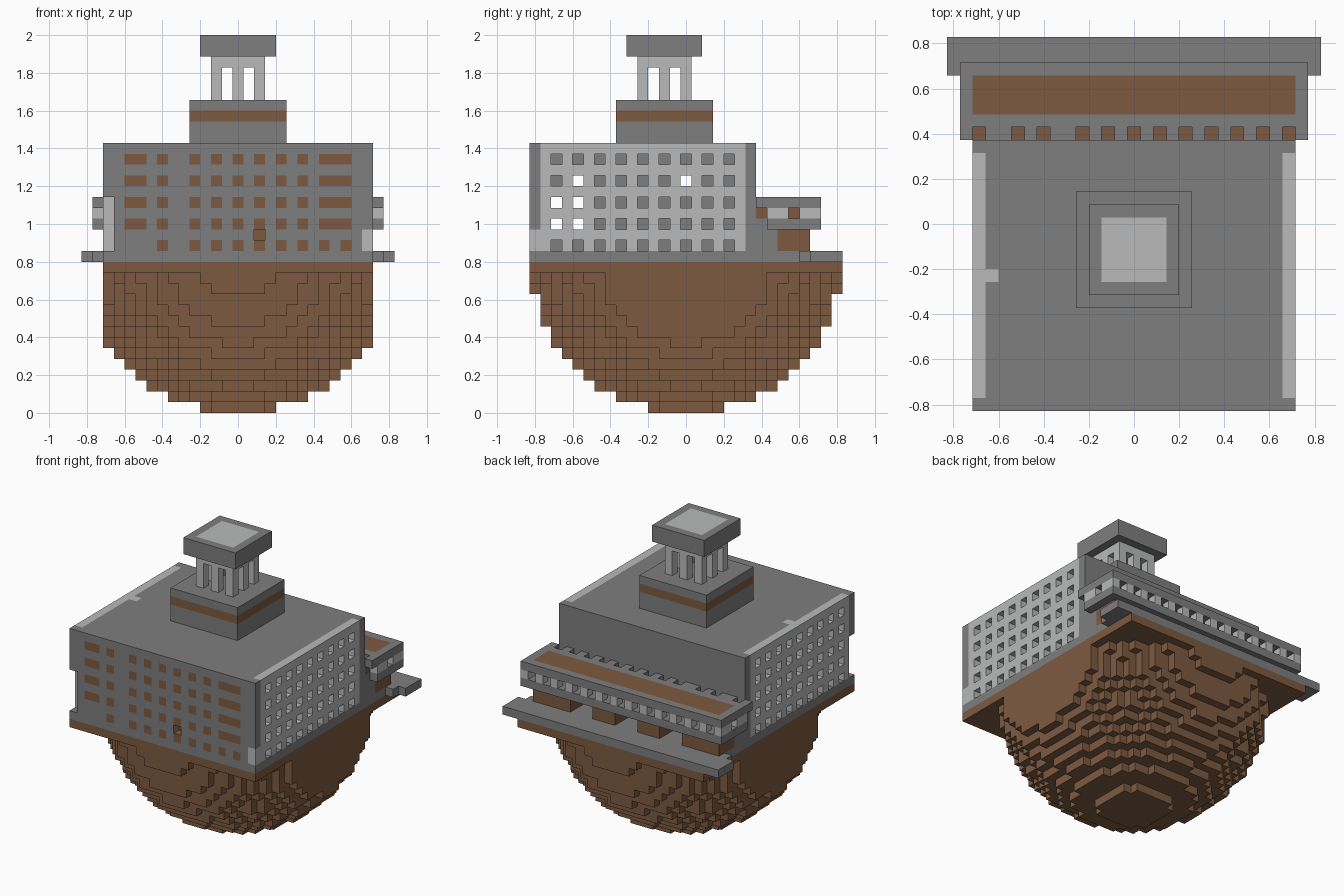
import bpy
import bmesh
from mathutils import Vector

U = 2 / 35                     # edge of one building block
GREY, LIGHT, BROWN = 0, 1, 2

old = bpy.data.objects.get("Cube")
if old:
    bpy.data.objects.remove(old, do_unlink=True)


def material(name, rgb):
    m = bpy.data.materials.new(name)
    m.use_nodes = True
    m.diffuse_color = (*rgb, 1)
    m.node_tree.nodes["Principled BSDF"].inputs["Base Color"].default_value = (*rgb, 1)
    return m


MATS = [material("stone grey", (0.21, 0.21, 0.21)),
        material("pale stone", (0.48, 0.49, 0.485)),
        material("earth brown", (0.205, 0.102, 0.051))]


def box(xs, ys, zs, colour):
    """Blocks filling inclusive ranges along x, y and z."""
    span = lambda r: range(r[0], r[1] + 1)
    return {(i, j, k): colour for i in span(xs) for j in span(ys) for k in span(zs)}


def carve(cells, holes):
    for c in holes:
        cells.pop(c, None)


def build(name, cells):
    """Make one mesh of the exposed block faces."""
    bm = bmesh.new()
    corners = {}

    def vert(p):
        key = tuple(round(2 * c) for c in p)
        if key not in corners:
            corners[key] = bm.verts.new(p * U)
        return corners[key]

    for cell, colour in cells.items():
        centre = Vector(cell) + Vector((0, 0, 0.5))
        for axis in range(3):
            for sign in (-1, 1):
                n = Vector((0, 0, 0))
                n[axis] = sign
                if tuple(int(a + b) for a, b in zip(cell, n)) in cells:
                    continue
                a = Vector((0, 0, 0))
                a[(axis + 1) % 3] = 0.5
                b = n.cross(a)
                mid = centre + n / 2
                f = bm.faces.new([vert(mid + s * a + t * b)
                                  for s, t in ((1, 1), (-1, 1), (-1, -1), (1, -1))])
                f.material_index = colour
                f.normal_update()
                if f.normal.dot(n) < 0:
                    f.normal_flip()
    me = bpy.data.meshes.new(name)
    bm.to_mesh(me)
    bm.free()
    for m in MATS:
        me.materials.append(m)
    ob = bpy.data.objects.new(name, me)
    bpy.context.collection.objects.link(ob)
    return ob


# Stepped half ball of earth, trimmed at the sides, under a flat slab
R = 14.5
earth = {c: BROWN for c in box((-12, 12), (-14, 14), (0, 12), BROWN)
         if c[0] ** 2 + c[1] ** 2 + (c[2] - 14) ** 2 <= R * R}
earth.update(box((-12, 12), (-14, 14), (13, 13), BROWN))
build("earth_base", earth)

# Ground floor slab with the wider rear terrace
floor = box((-12, 12), (-14, 14), (14, 14), GREY)
floor.update(box((-13, 13), (11, 14), (14, 14), GREY))
floor.update(box((-14, 14), (12, 14), (14, 14), GREY))
build("floor_and_terrace", floor)

# Main hall with painted front windows
hall = box((-12, 12), (-14, 6), (15, 24), GREY)
columns = (-7, -4, -2, 0, 2, 4, 6, 8, 10)
for row in range(15, 24, 2):
    wide = () if row == 15 else (-10, -9, 9)
    for col in columns + wide:
        hall[col, -14, row] = BROWN

# Pale side walls with recessed windows
for side in (-12, 12):
    hall.update(box((side, side), (-13, 5), (15, 24), LIGHT))
    for row in range(15, 24, 2):
        carve(hall, [(side, j, row) for j in range(-12, 5, 2)])
hall.update(box((12, 12), (-14, -14), (15, 16), LIGHT))
hall[-11, -4, 24] = LIGHT

# Window openings that run right through, corner notch and small doorway
for j, k in ((-12, 17), (-10, 17), (-12, 19), (-10, 19), (-10, 21), (0, 21)):
    carve(hall, box((-12, 12), (j, j), (k, k), GREY))
carve(hall, box((-12, -12), (-14, -14), (15, 19), GREY))
carve(hall, [(2, -14, 16)])
hall[2, -13, 16] = BROWN
build("main_hall", hall)

# Rear wall and brown piers below the balcony
build("rear_wall", box((-12, 12), (7, 8), (15, 17), GREY))
piers = {}
for a, b in ((2, 4), (8, 12)):
    piers.update(box((a, b), (9, 11), (15, 16), BROWN))
    piers.update(box((-b, -a), (9, 11), (15, 16), BROWN))
build("balcony_piers", piers)

# Balcony: lower deck, brown core, pale balusters, roof with slots
build("balcony_deck", box((-13, 13), (8, 12), (17, 17), GREY))
build("balcony_core", box((-12, 12), (7, 10), (18, 18), BROWN))
balusters = {(i, 12, 18): LIGHT for i in range(-13, 14, 2)}
for side in (-13, 13):
    balusters.update({(side, j, 18): LIGHT for j in (8, 9, 11)})
build("balusters", balusters)
roof = box((-13, 13), (7, 12), (19, 19), GREY)
roof.update(box((-12, 12), (9, 11), (19, 19), BROWN))
carve(roof, [(i, 7, 19) for i in columns + (-12, -9, 12)])
build("balcony_roof", roof)

# Tower: banded base, open lantern and cap
base = box((-4, 4), (-6, 2), (25, 28), GREY)
base.update(box((-4, 4), (-6, 2), (27, 27), BROWN))
build("tower_base", base)
lantern = box((-2, 2), (-4, 0), (32, 32), LIGHT)
for i in (-2, 0, 2):
    for j in (-4, -2, 0):
        if (i, j) != (0, -2):
            lantern.update(box((i, i), (j, j), (29, 31), LIGHT))
build("lantern", lantern)
cap = box((-3, 3), (-5, 1), (33, 34), GREY)
cap.update(box((-2, 2), (-4, 0), (34, 34), LIGHT))
build("tower_cap", cap)
